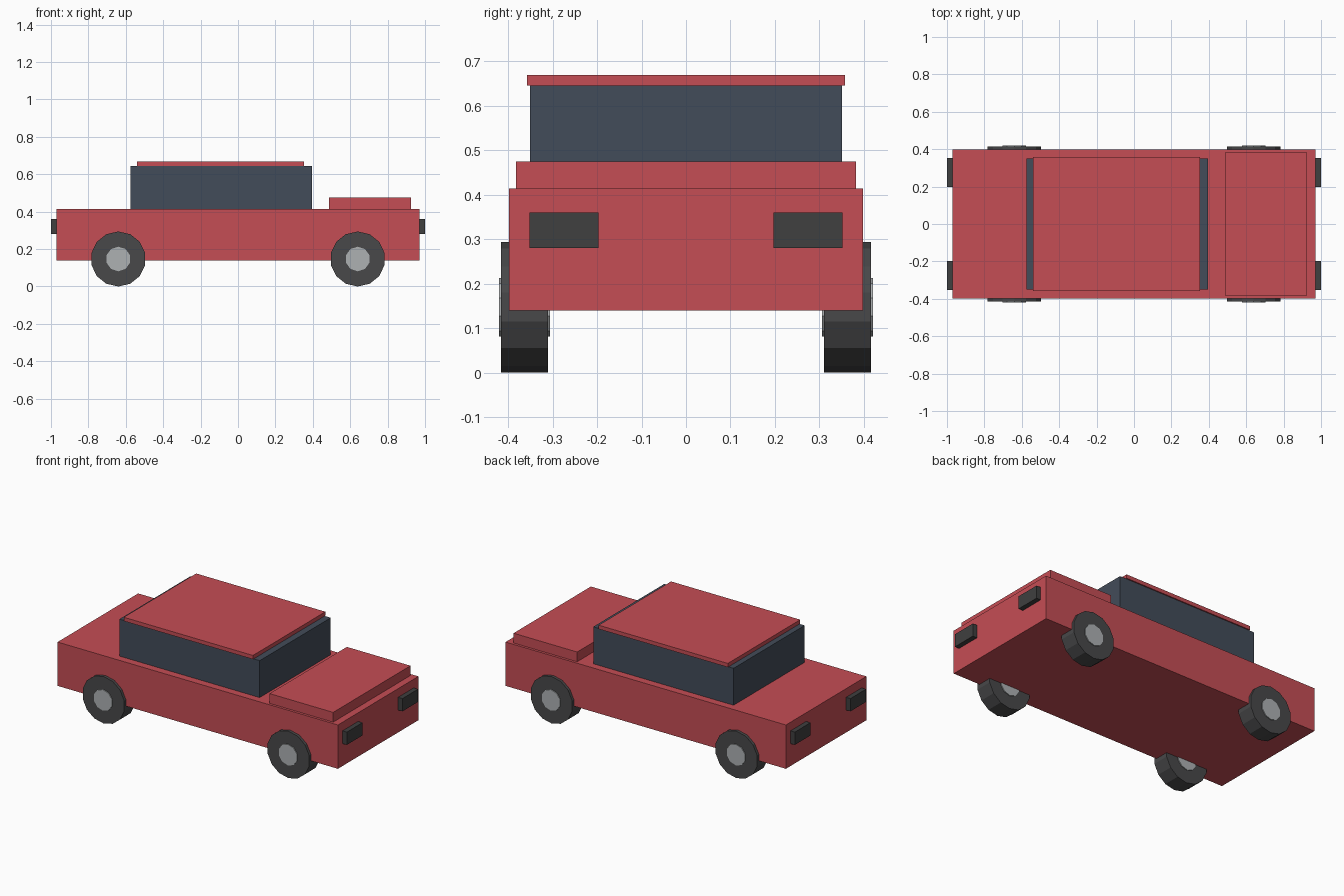
import bpy
from math import pi

if "Cube" in bpy.data.objects:
    bpy.data.objects.remove(bpy.data.objects["Cube"])


def material(name, rgb):
    m = bpy.data.materials.new(name)
    m.diffuse_color = (*rgb, 1)
    m.use_nodes = True
    m.node_tree.nodes["Principled BSDF"].inputs["Base Color"].default_value = m.diffuse_color
    return m


RED = material("red_paint", (0.56, 0.075, 0.09))
GLASS = material("dark_glass", (0.055, 0.072, 0.10))
RUBBER = material("rubber", (0.065, 0.065, 0.067))
METAL = material("hub_metal", (0.42, 0.44, 0.45))
LAMP = material("dark_lamp", (0.05, 0.05, 0.05))


def finish(name, mat):
    ob = bpy.context.object
    ob.name = name
    ob.data.materials.append(mat)
    bpy.ops.object.transform_apply(location=False, rotation=True, scale=True)
    return ob


def box(name, xs, ys, zs, mat):
    spans = (xs, ys, zs)
    bpy.ops.mesh.primitive_cube_add(size=1, location=[(a + b) / 2 for a, b in spans])
    bpy.context.object.scale = [b - a for a, b in spans]
    return finish(name, mat)


def disc(name, x, y, z, radius, width, sides, mat):
    bpy.ops.mesh.primitive_cylinder_add(vertices=sides, radius=radius, depth=width,
                                        location=(x, y, z), rotation=(pi / 2, 0, 0))
    return finish(name, mat)


# Body, cabin, roof and raised lid
box("body", (-0.97, 0.97), (-0.398, 0.398), (0.14, 0.414), RED)
box("cabin_windows", (-0.575, 0.396), (-0.351, 0.351), (0.41, 0.645), GLASS)
box("roof", (-0.54, 0.354), (-0.358, 0.358), (0.645, 0.669), RED)
box("hood", (0.486, 0.926), (-0.382, 0.382), (0.41, 0.475), RED)

for end, sx in (("front", 1), ("rear", -1)):
    for side, sy in (("left", 1), ("right", -1)):
        # Wheels with hubs running through the tyres
        disc(f"{end}_{side}_tyre", sx * 0.64, sy * 0.363, 0.147, 0.147, 0.105, 14, RUBBER)
        disc(f"{end}_{side}_hub", sx * 0.64, sy * 0.363, 0.147, 0.066, 0.115, 10, METAL)
        # Lamps on both ends
        box(f"{end}_{side}_lamp", sorted((sx * 0.95, sx * 1.0)),
            sorted((sy * 0.197, sy * 0.352)), (0.28, 0.36), LAMP)
